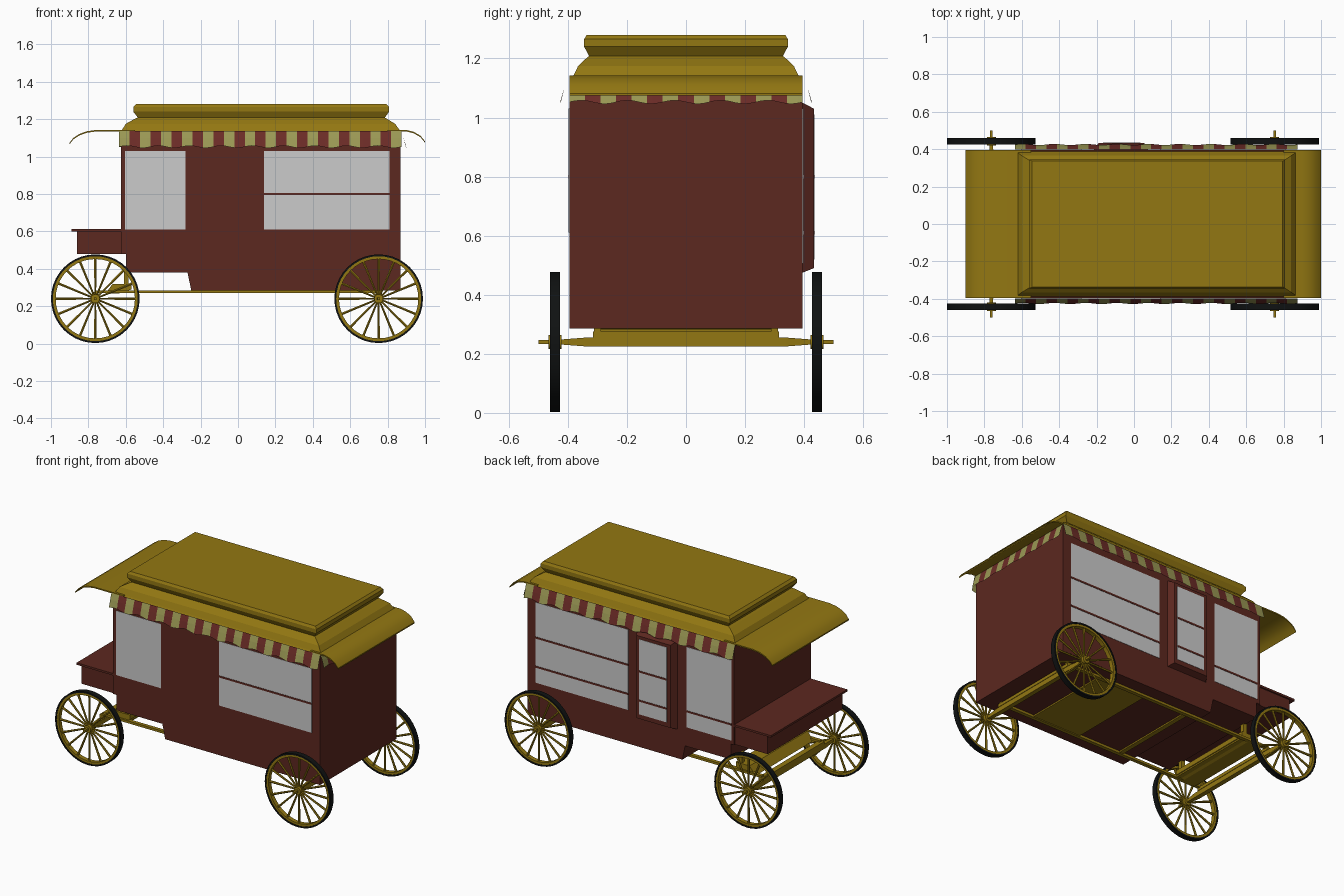
import bpy, bmesh, math
from mathutils import Matrix, Vector

if "Cube" in bpy.data.objects:
    bpy.data.objects.remove(bpy.data.objects["Cube"])


def material(name, rgb):
    m = bpy.data.materials.new(name)
    m.diffuse_color = (*rgb, 1)
    m.use_nodes = True
    m.node_tree.nodes["Principled BSDF"].inputs["Base Color"].default_value = m.diffuse_color
    return m


RED = material("oxblood", (0.107, 0.021, 0.014))
GOLD = material("gold", (0.29, 0.185, 0.006))
BLACK = material("black", (0.005, 0.006, 0.006))
STRIPE_RED = material("stripe_red", (0.15, 0.025, 0.02))
CREAM = material("stripe_cream", (0.33, 0.32, 0.09))


def finish(bm, name, mats=(), smooth=False, fix=True):
    if fix:
        bmesh.ops.recalc_face_normals(bm, faces=bm.faces[:])
    me = bpy.data.meshes.new(name)
    bm.to_mesh(me)
    bm.free()
    for m in mats:
        me.materials.append(m)
    ob = bpy.data.objects.new(name, me)
    bpy.context.collection.objects.link(ob)
    if smooth:
        bpy.ops.object.select_all(action='DESELECT')
        ob.select_set(True)
        bpy.context.view_layer.objects.active = ob
        bpy.ops.object.shade_smooth_by_angle(angle=math.radians(35))
    return ob


def loft(rings, name, mats, smooth=False):
    """Skin a list of equal-length vertex rings and cap both ends."""
    bm = bmesh.new()
    rows = [[bm.verts.new(p) for p in r] for r in rings]
    n = len(rows[0])
    for a, b in zip(rows, rows[1:]):
        for i in range(n):
            j = (i + 1) % n
            bm.faces.new((a[i], a[j], b[j], b[i]))
    bm.faces.new(rows[0])
    bm.faces.new(rows[-1])
    return finish(bm, name, mats, smooth)


def box(name, x0, x1, y0, y1, z0, z1, mat=None):
    rect = [(x0, y0), (x1, y0), (x1, y1), (x0, y1)]
    return loft([[(*p, z) for p in rect] for z in (z0, z1)], name, [mat] if mat else [])


def prism(name, profile, hy, mat, smooth=False):
    """Extrude an xz profile across the width."""
    return loft([[(x, y, z) for x, z in profile] for y in (-hy, hy)], name, [mat], smooth)


def sheet(name, path, hy, t, mat):
    prism(name, path + [(x, z - t) for x, z in reversed(path)], hy, mat, True)


W = 0.395

# Body with stepped floor, and driver's box
prism("body", [(-.625, 1.13), (-.625, .48), (-.60, .48), (-.60, .38), (-.27, .38),
               (-.25, .285), (.87, .285), (.87, 1.13)], W, RED)
box("driver_box", -.86, -.625, -.385, .385, .48, .60, RED)
box("driver_seat", -.89, -.625, -W, W, .60, .613, RED)

# Windows and glazing bars
def window(name, x0, x1, z0, z1, y, bars):
    s = 1 if y > 0 else -1
    box(name, x0, x1, y - .01 * s, y + .002 * s, z0, z1)
    for z in bars:
        box(name + "_bar", x0, x1, y - .01 * s, y + .004 * s, z - .006, z + .006, RED)


window("front_left_window", -.605, -.28, .61, 1.03, -W, [])
window("front_right_window", .14, .81, .61, 1.03, -W, [.80])
window("back_rear_window", .14, .81, .505, 1.03, W, [.80, .61])
window("back_cab_window", -.605, -.28, .505, 1.03, W, [.61])

# Protruding door bay on the back side
bay = [(-.215, .075, W - .01, .47, 1.055), (-.215, .075, W, .475, 1.05), (-.19, .055, .433, .49, 1.03)]
loft([[(a, y, c), (b, y, c), (b, y, d), (a, y, d)] for a, b, y, c, d in bay], "door_bay", [RED])
window("door_window", -.165, .035, .52, 1.01, .433, [.80, .61])

# Roof: eave, curved shoulder, neck and raised cap
roof = [(-.625, .87, .395, 1.12), (-.622, .865, .382, 1.14), (-.60, .84, .365, 1.175),
        (-.55, .795, .335, 1.203), (-.535, .785, .328, 1.208), (-.56, .808, .345, 1.24),
        (-.56, .808, .345, 1.265), (-.545, .795, .336, 1.28)]
loft([[(a, -h, z), (b, -h, z), (b, h, z), (a, h, z)] for a, b, h, z in roof], "roof", [GOLD])

# Curved hoods over both ends
sheet("front_hood", [(-.55, 1.142), (-.76, 1.142), (-.81, 1.135), (-.85, 1.12), (-.88, 1.10), (-.90, 1.075)],
      W, .008, GOLD)
sheet("rear_hood", [(.80, 1.142), (.90, 1.142), (.94, 1.132), (.975, 1.112), (1.0, 1.082)], W, .008, GOLD)

# Striped awnings with a wavy lower edge
def awning(name, start, end, out, count):
    bm = bmesh.new()
    start, end, out = Vector(start), Vector(end), Vector(out)
    sub = 3
    cols = []
    for i in range(count * sub + 1):
        p = start.lerp(end, i / (count * sub))
        wave = .006 * math.sin(i * math.tau / (sub * 3))
        cols.append([bm.verts.new(p + out * k + Vector((0, 0, z)))
                     for k, z in ((.004, 1.138), (.017, 1.10), (.03 - wave * .5, 1.052 + wave))])
    for i, (a, b) in enumerate(zip(cols, cols[1:])):
        for r in range(2):
            f = bm.faces.new((a[r], a[r + 1], b[r + 1], b[r]))
            f.material_index = (i // sub) % 2
    finish(bm, name, [CREAM, STRIPE_RED], fix=False)


awning("front_awning", (-.635, -W, 0), (.875, -W, 0), (0, -1, 0), 27)
awning("back_awning", (.875, W, 0), (-.635, W, 0), (0, 1, 0), 27)
awning("rear_awning", (.868, -W, 0), (.868, W, 0), (1, 0, 0), 15)

# Wheels: tyre, rim, tapered spokes and hub in one shared mesh
def wheel_mesh():
    bm = bmesh.new()

    def ring(r0, r1, h, mat, n=40):
        prof = [(r0, -h), (r1, -h), (r1, h), (r0, h)]
        rows = [[bm.verts.new((r * math.cos(a), y, r * math.sin(a))) for r, y in prof]
                for a in (math.tau * i / n for i in range(n))]
        for i in range(n):
            a, b = rows[i], rows[(i + 1) % n]
            for k in range(4):
                m = (k + 1) % 4
                bm.faces.new((a[k], a[m], b[m], b[k])).material_index = mat

    ring(.227, .237, .017, 1)
    ring(.212, .227, .014, 0)
    ring(.006, .024, .022, 0, 16)
    for i in range(16):
        rot = Matrix.Rotation(math.tau * i / 16, 4, 'Y')
        bmesh.ops.create_cone(bm, segments=6, radius1=.0055, radius2=.0075, depth=.2, cap_ends=False,
                              matrix=rot @ Matrix.Translation((0, 0, .117)))
    return finish(bm, "wheel", [GOLD, BLACK], True)


wheel = wheel_mesh()
first = True
for xc, label in ((-.763, "front"), (.752, "rear")):
    for s in (-1, 1):
        ob = wheel if first else bpy.data.objects.new("wheel", wheel.data)
        if not first:
            bpy.context.collection.objects.link(ob)
        first = False
        ob.name = label + "_wheel"
        ob.location = (xc, .443 * s, .24)
    # Axle beam tapering into a thin spindle
    rings = []
    for y, h in ((-.5, .007), (-.43, .008), (-.34, .015), (.34, .015), (.43, .008), (.5, .007)):
        rings.append([(xc + a * h, y, .24 + b * h) for a, b in ((-1, -1), (1, -1), (1, 1), (-1, 1))])
    loft(rings, label + "_axle", [GOLD])
    box(label + "_bolster", xc - .018, xc + .018, -.315, .315, .255, .275, GOLD)

# Undercarriage rails, cross members and floor panel
for s in (-1, 1):
    box("frame_rail", -.765, .765, s * .30 - .012, s * .30 + .012, .27, .285, GOLD)
for x0, x1 in ((.17, .52), (-.16, -.13), (-.60, -.57)):
    box("cross_member", x0, x1, -.30, .30, .275, .284, GOLD)

# Wedge-shaped front spring bolster
prism("front_spring_bolster", [(-.71, .265), (-.67, .32), (-.57, .32), (-.57, .29), (-.62, .27)], .30, GOLD)
for s in (-1, 1):
    box("bolster_post", -.61, -.585, s * .28 - .015, s * .28 + .015, .31, .39, GOLD)
